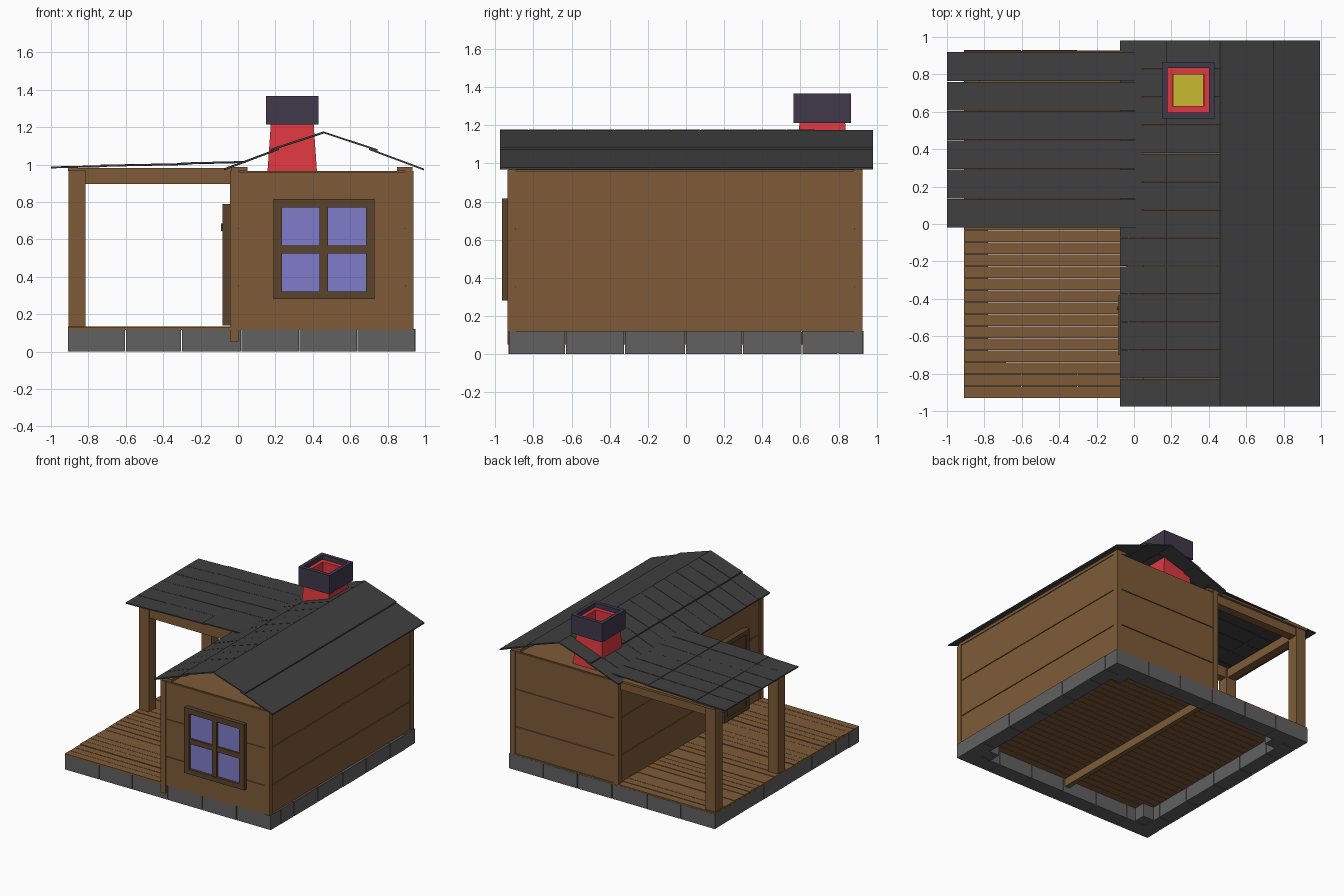
import bpy, bmesh, random

if "Cube" in bpy.data.objects:
    bpy.data.objects.remove(bpy.data.objects["Cube"])
random.seed(4)


def mat(name, rgb):
    m = bpy.data.materials.new(name)
    m.diffuse_color = (*rgb, 1)
    m.use_nodes = True
    m.node_tree.nodes["Principled BSDF"].inputs["Base Color"].default_value = m.diffuse_color
    return m


WOOD = mat("wood", (0.21, 0.105, 0.04))
DARK = mat("dark_wood", (0.10, 0.055, 0.024))
STONE = mat("stone", (0.12, 0.12, 0.12))
SLATE = mat("slate", (0.05, 0.05, 0.05))
GLASS = mat("glass", (0.21, 0.20, 0.58))
RED = mat("red_brick", (0.74, 0.04, 0.05))
CAP = mat("cap_stone", (0.05, 0.04, 0.07))
GLOW = mat("yellow", (0.58, 0.50, 0.03))


def finish(bm, name, material):
    bmesh.ops.recalc_face_normals(bm, faces=bm.faces)
    me = bpy.data.meshes.new(name)
    bm.to_mesh(me)
    bm.free()
    me.materials.append(material)
    ob = bpy.data.objects.new(name, me)
    bpy.context.collection.objects.link(ob)
    return ob


def prism(bm, pts, y0, y1):
    """Extrude an x-z outline along y."""
    a = [bm.verts.new((x, y0, z)) for x, z in pts]
    b = [bm.verts.new((x, y1, z)) for x, z in pts]
    bm.faces.new(a)
    bm.faces.new(b[::-1])
    for i in range(len(a)):
        j = (i + 1) % len(a)
        bm.faces.new((a[i], b[i], b[j], a[j]))


def boxes(name, material, items):
    """Join boxes given as (x0, x1, y0, y1, z0, z1)."""
    bm = bmesh.new()
    for x0, x1, y0, y1, z0, z1 in items:
        prism(bm, [(x0, z0), (x1, z0), (x1, z1), (x0, z1)], y0, y1)
    return finish(bm, name, material)


def square_loft(name, material, cx, cy, rings, closed):
    """Skin rectangular rings given as (half x, half y, z)."""
    bm = bmesh.new()
    loops = [[bm.verts.new((cx + sx * hx, cy + sy * hy, z))
              for sx, sy in ((-1, -1), (1, -1), (1, 1), (-1, 1))] for hx, hy, z in rings]
    pairs = list(zip(loops, loops[1:]))
    if closed:
        pairs.append((loops[-1], loops[0]))
    else:
        bm.faces.new(loops[0])
        bm.faces.new(loops[-1])
    for a, b in pairs:
        for i in range(4):
            j = (i + 1) % 4
            bm.faces.new((a[i], a[j], b[j], b[i]))
    return finish(bm, name, material)


def shingles(name, courses, y0, y1, count, t=0.01):
    """Sloped courses (x0, z0, x1, z1), each split into strips along y."""
    bm = bmesh.new()
    step = (y1 - y0) / count
    for xa, za, xb, zb in courses:
        for i in range(count):
            e = random.uniform(0, 0.002) if count > 1 else 0
            gap = 0.003 if i < count - 1 else 0
            prism(bm, [(xa, za + e), (xb, zb + e), (xb, zb + e + t), (xa, za + e + t)],
                  y0 + i * step, y0 + (i + 1) * step - gap)
    return finish(bm, name, SLATE)


# Foundation: ring of stone blocks with thicker corner blocks
X0, X1, Y0, Y1 = -0.91, 0.95, -0.93, 0.93
G, W = 0.005, 0.13
xs = [X0, -0.60, -0.30, 0.02, 0.33, 0.64, X1]
ys = [Y0 + W, -0.63, -0.32, 0, 0.30, 0.61, Y1 - W]
blocks = []
for a, b in zip(xs, xs[1:]):
    e = random.uniform(0, 0.004)
    blocks += [(a, b - G, Y0 + e, Y0 + W, 0, 0.12), (a, b - G, Y1 - W, Y1 - e, 0, 0.12)]
for a, b in zip(ys, ys[1:]):
    e = random.uniform(0, 0.004)
    blocks += [(X0 + e, X0 + W, a, b - G, 0, 0.12), (X1 - W, X1 - e, a, b - G, 0, 0.12)]
boxes("foundation_stones", STONE, blocks)
c = 0.22
boxes("foundation_corners", STONE, [(x, x + c, y, y + c, 0.005, 0.117)
      for x in (X0 + 0.006, X1 - c - 0.006) for y in (Y0 + 0.006, Y1 - c - 0.006)])

# Plank floor and the joist beneath it
n = 29
planks = []
for i in range(n):
    y = Y0 + i * (Y1 - Y0) / n
    e = random.uniform(0, 0.006)
    planks.append((X0, 0.93, y, y + 1.86 / n - 0.003, 0.115, 0.128 + e))
boxes("floor_planks", WOOD, planks)
boxes("floor_joist", WOOD, [(-0.04, 0.0, -0.925, 0.925, 0.05, 0.115)])

# House walls: three wide boards per side
zs = [0.12, 0.355, 0.66, 0.965]
walls = []
for a, b in zip(zs, zs[1:]):
    t = b - 0.006
    walls += [(0.0, 0.91, -0.93, -0.89, a, t), (0.0, 0.91, 0.88, 0.92, a, t),
              (-0.035, 0.0, -0.9, 0.89, a, t), (0.90, 0.932, -0.9, 0.89, a, t)]
boxes("wall_boards", WOOD, walls)
boxes("wall_backing", WOOD, [(0.0, 0.905, -0.922, -0.895, 0.12, 0.96), (0.0, 0.905, 0.885, 0.912, 0.12, 0.96),
      (-0.028, 0.0, -0.9, 0.89, 0.12, 0.96), (0.9, 0.925, -0.9, 0.89, 0.12, 0.96)])
boxes("corner_posts", WOOD, [(x, x + 0.045, y, y + 0.045, z, 0.965)
      for x, z in ((-0.042, 0.05), (0.893, 0.118)) for y in (-0.937, 0.882)])
boxes("ceiling", WOOD, [(-0.03, 0.92, -0.92, 0.91, 0.945, 0.965)])
boxes("eave_beams", WOOD, [(-0.035, 0.05, -0.93, 0.92, 0.965, 0.988), (0.85, 0.932, -0.93, 0.92, 0.965, 0.988)])

# Front window
yf, yb = -0.965, -0.928
boxes("window_frame", DARK, [(0.19, 0.235, yf, yb, 0.28, 0.815), (0.685, 0.73, yf, yb, 0.28, 0.815),
      (0.235, 0.685, yf, yb, 0.28, 0.32), (0.235, 0.685, yf, yb, 0.77, 0.815),
      (0.437, 0.48, yf + 0.005, yb, 0.32, 0.77), (0.235, 0.685, yf + 0.006, yb, 0.525, 0.567)])
boxes("window_panes", GLASS, [(0.23, 0.69, -0.945, yb, 0.315, 0.775)])

# Side door opening onto the deck
boxes("door_frame", DARK, [(-0.082, -0.03, -0.70, -0.665, 0.14, 0.79), (-0.082, -0.03, -0.415, -0.38, 0.14, 0.79),
      (-0.082, -0.03, -0.665, -0.415, 0.755, 0.79), (-0.082, -0.03, -0.665, -0.415, 0.14, 0.175)])
boxes("door_panel", DARK, [(-0.07, -0.03, y, y + 0.08, 0.17, 0.76) for y in (-0.665, -0.582, -0.498)])
boxes("door_handle", DARK, [(-0.092, -0.065, -0.46, -0.44, 0.645, 0.685)])

# Porch posts and beams
boxes("porch_posts", WOOD, [(-0.905, -0.815, y, y + 0.09, 0.125, 0.97) for y in (0.015, 0.825)])
boxes("porch_beams", WOOD, [(-0.82, -0.03, 0.025, 0.095, 0.895, 0.968), (-0.82, -0.03, 0.835, 0.905, 0.895, 0.968),
      (-0.895, -0.825, 0.10, 0.83, 0.895, 0.968)])
boxes("porch_rafters", WOOD, [(-0.91, 0.0, y, y + 0.07, 0.965, 0.982) for y in (0.025, 0.855)])

# Gable roof and lean-to porch roof
shingles("roof_right", [(0.995, 0.968, 0.70, 1.078), (0.745, 1.072, 0.46, 1.166)], -0.975, 0.98, 1)
shingles("roof_left", [(-0.075, 0.968, 0.22, 1.078), (0.175, 1.072, 0.46, 1.166)], -0.975, 0.98, 13)
shingles("porch_roof", [(-1.0, 0.979, -0.70, 0.986), (-0.735, 0.988, -0.27, 0.997), (-0.305, 1.0, 0.04, 1.008)],
         -0.02, 0.92, 6, 0.009)

# Chimney with hollow top and cap
square_loft("chimney_stack", RED, 0.29, 0.715, [(0.132, 0.138, 0.965), (0.115, 0.12, 1.21), (0.113, 0.12, 1.33),
            (0.083, 0.085, 1.33), (0.083, 0.085, 1.15)], False)
square_loft("chimney_cap", CAP, 0.29, 0.715, [(0.14, 0.15, 1.213), (0.14, 0.15, 1.366),
            (0.112, 0.12, 1.366), (0.112, 0.12, 1.213)], True)
boxes("chimney_glow", GLOW, [(0.208, 0.372, 0.631, 0.799, 1.15, 1.165)])
